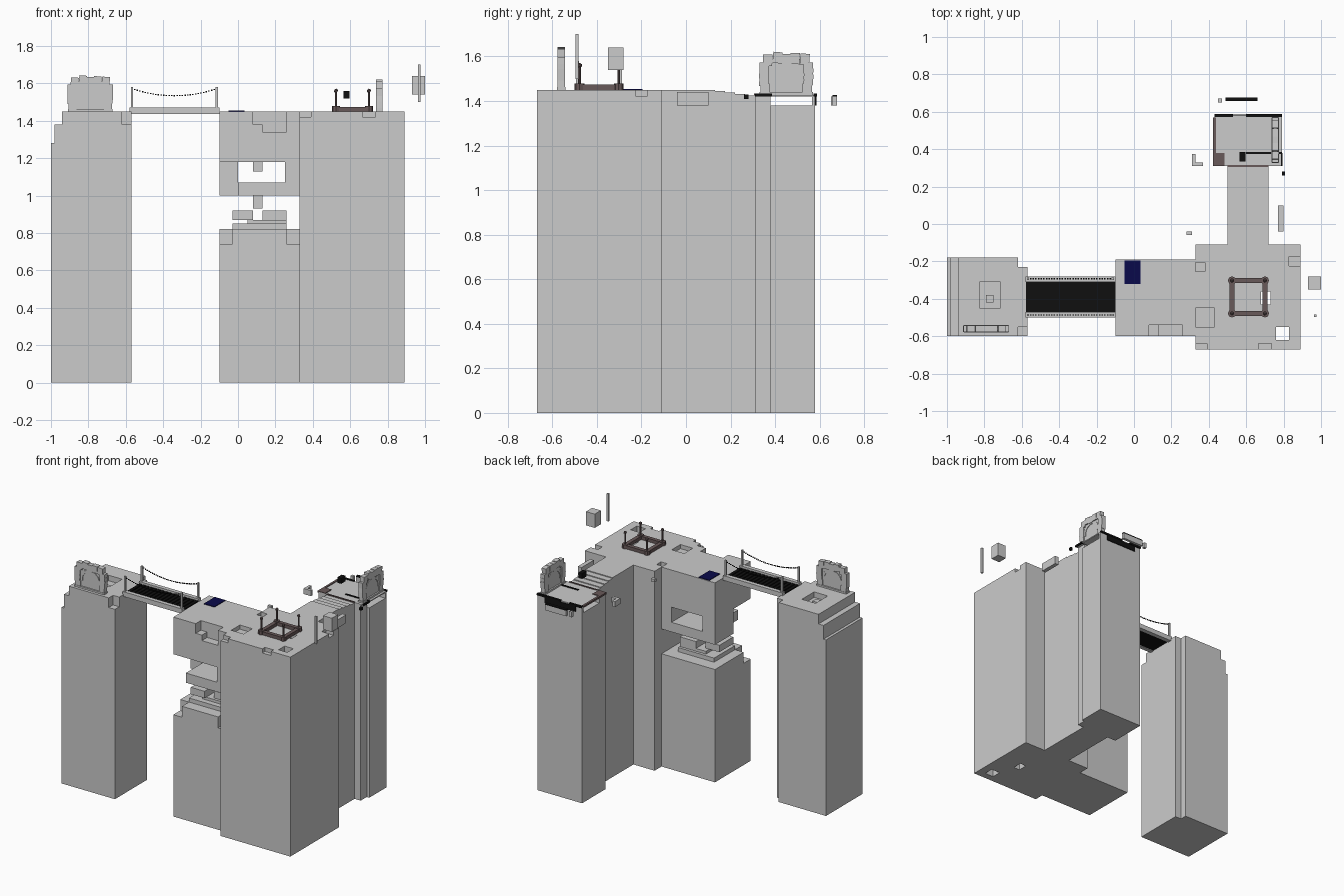
import bpy, bmesh, math
from mathutils import Matrix, Vector

old = bpy.data.objects.get("Cube")
if old:
    bpy.data.objects.remove(old, do_unlink=True)


def material(name, rgb):
    m = bpy.data.materials.new(name)
    m.use_nodes = True
    m.diffuse_color = (*rgb, 1)
    m.node_tree.nodes["Principled BSDF"].inputs["Base Color"].default_value = (*rgb, 1)
    return m


STONE = material("pale stone", (0.6, 0.6, 0.6))
BLACK = material("black", (0.005, 0.005, 0.005))
NAVY = material("navy", (0.003, 0.003, 0.07))
BROWN = material("dull brown", (0.14, 0.1, 0.1))

# Shared levels and wall lines
GROUND, TOP, ROOF = 0, 1.45, 1.42
FRONT, BACK = -0.6, -0.19
WEST_FACE, HEAD_WEST, HEAD_EAST = -0.57, -0.1, 0.33
EVERYWHERE = (-2, 2)


def over(low):
    return (low, 2)


def under(high):
    return (-2, high)


def around(middle, half):
    return (middle - half, middle + half)


def block(x=EVERYWHERE, y=EVERYWHERE, z=EVERYWHERE):
    return Vector((x[0], y[0], z[0])), Vector((x[1], y[1], z[1]))


def add_block(bm, span):
    low, high = span
    matrix = Matrix.Translation((low + high) / 2) @ Matrix.Diagonal(high - low).to_4x4()
    return bmesh.ops.create_cube(bm, size=1, matrix=matrix)["verts"]


def finish(name, bm, mat):
    bmesh.ops.recalc_face_normals(bm, faces=bm.faces)
    mesh = bpy.data.meshes.new(name)
    bm.to_mesh(mesh)
    bm.free()
    mesh.materials.append(mat)
    ob = bpy.data.objects.new(name, mesh)
    bpy.context.collection.objects.link(ob)
    return ob


def part(name, mat, *spans):
    bm = bmesh.new()
    for span in spans:
        add_block(bm, span)
    return finish(name, bm, mat)


def carve(ob, *spans):
    for span in spans:
        cutter = part("cutter", STONE, span)
        cutter.hide_render = True
        mod = ob.modifiers.new("cut", "BOOLEAN")
        mod.operation, mod.solver, mod.object = "DIFFERENCE", "EXACT", cutter
        graph = bpy.context.evaluated_depsgraph_get()
        mesh = bpy.data.meshes.new_from_object(ob.evaluated_get(graph))
        ob.modifiers.clear()
        ob.data = mesh
        bpy.data.objects.remove(cutter, do_unlink=True)


# West tower: stepped west side, notched corners and a sunken pit
west = part("west_tower", STONE, block(x=(-1, WEST_FACE), y=(FRONT, -0.18), z=(GROUND, TOP)))
carve(west,
      block(x=under(-0.98), z=over(1.28)),
      block(x=under(-0.94), z=over(1.38)),
      block(x=over(-0.62), y=over(-0.23)),
      block(x=over(-0.62), y=under(-0.55), z=over(1.38)),
      block(x=around(-0.77, 0.055), y=around(-0.38, 0.07), z=over(1.41)))
part("pit_rubble", STONE, block(x=around(-0.77, 0.02), y=around(-0.4, 0.02), z=(1.4, ROOF)))

# Middle tower: solid foot, broken waist, overhanging head
foot = part("middle_foot", STONE,
            block(x=(HEAD_WEST, HEAD_EAST), y=(FRONT, BACK), z=(GROUND, 0.82)))
carve(foot, *[block(x=side, y=under(-0.52), z=over(0.74)) for side in (under(-0.03), over(0.26))])
part("broken_waist", STONE,
     block(x=(-0.03, 0.26), y=(-0.52, -0.28), z=(0.82, 0.85)),
     block(x=(0.05, 0.26), y=(-0.48, -0.3), z=(0.85, 0.87)),
     block(x=(0.13, 0.26), y=(-0.46, -0.3), z=(0.87, 0.92)),
     block(x=(-0.03, 0.08), y=(-0.5, -0.34), z=(0.87, 0.92)),
     block(x=(0.08, 0.13), y=around(-0.4, 0.03), z=(0.93, 1)))
head = part("middle_head", STONE,
            block(x=(HEAD_WEST, HEAD_EAST), y=(FRONT, BACK), z=(1, TOP)))
carve(head,
      block(x=(0, 0.25), z=(1.07, 1.18)),
      block(x=under(0), y=under(-0.4), z=under(1.18)),
      block(x=(0.13, 0.26), y=under(-0.54), z=over(1.34)),
      block(x=(0.08, 0.13), y=under(-0.54), z=over(1.38)))
part("window_stub", STONE, block(x=(0.08, 0.13), y=(-0.5, -0.4), z=(1.13, 1.18)))
part("navy_panel", NAVY, block(x=(-0.05, 0.035), y=(-0.32, -0.195), z=(TOP, TOP + 0.005)))

# Main tower with two shafts and chipped top edges
main = part("main_tower", STONE, block(x=(HEAD_EAST, 0.89), y=(-0.67, -0.11), z=(GROUND, TOP)))
carve(main,
      block(x=around(0.795, 0.035), y=around(-0.585, 0.035)),
      block(x=around(0.705, 0.025), y=around(-0.395, 0.035)),
      block(x=under(0.43), y=around(-0.5, 0.05), z=over(ROOF)),
      block(x=under(0.39), y=under(-0.64), z=over(ROOF)),
      block(x=around(0.7, 0.035), y=under(-0.64), z=over(ROOF)),
      block(x=over(0.83), y=around(-0.2, 0.025), z=over(ROOF)),
      block(x=under(0.38), y=around(-0.23, 0.025), z=over(ROOF)))

# Link wall falling in shallow steps to the back tower
treads = 4
depth = 0.18 / treads
link = [block(x=(0.5, 0.72), y=(-0.11, 0.13), z=(GROUND, TOP))]
for i in range(treads):
    start = 0.13 + depth * i
    link.append(block(x=(0.5, 0.72), y=(start, start + depth),
                      z=(GROUND, TOP - 0.006 * (i + 1))))
part("link_wall", STONE, *link)

# Back tower with an open slot below its roof slab
EAST, WEST, NEAR, FAR, SLOT = 0.79, 0.43, 0.31, 0.58, 1.38
DECK = ROOF + 0.008
TRIM = (ROOF, DECK + 0.005)
part("back_tower", STONE,
     block(x=(WEST, EAST), y=(NEAR + 0.07, FAR), z=(GROUND, SLOT)),
     block(x=(WEST, EAST - 0.02), y=(NEAR, NEAR + 0.07), z=(GROUND, ROOF)),
     block(x=(WEST, EAST), y=(FAR - 0.015, FAR), z=(SLOT, ROOF)),
     block(x=(WEST, EAST), y=(NEAR, FAR), z=(ROOF, DECK)))
part("roof_trim", BLACK,
     block(x=(WEST, 0.53), y=around(FAR, 0.008), z=TRIM),
     block(x=(0.6, EAST), y=around(FAR, 0.008), z=TRIM),
     block(x=(0.6, EAST), y=around(NEAR + 0.07, 0.006), z=TRIM),
     block(x=around(EAST, 0.005), y=(NEAR, NEAR + 0.07), z=TRIM),
     block(x=(0.48, 0.73), y=(FAR, FAR + 0.005), z=(SLOT, ROOF)))
part("brown_floor", BROWN,
     block(x=(WEST, 0.485), y=(NEAR, NEAR + 0.07), z=TRIM),
     block(x=around(WEST, 0.008), y=(NEAR, FAR - 0.01), z=TRIM),
     block(x=(0.5, 0.72), y=around(NEAR, 0.005), z=TRIM))
part("black_lantern", BLACK, block(x=around(0.58, 0.015), y=around(0.36, 0.025), z=(1.52, 1.56)))

# Bridge: kerbs, planked deck, posts and sagging bead chains
MIDDLE = -0.39
SPAN = (WEST_FACE - 0.01, HEAD_WEST)
part("bridge_kerbs", STONE, *[block(x=SPAN, y=around(MIDDLE + side * 0.095, 0.015),
                                    z=(TOP - 0.015, TOP + 0.02)) for side in (-1, 1)])
planks = 16
pitch = (SPAN[1] - SPAN[0]) / planks
deck = [block(x=SPAN, y=around(MIDDLE, 0.08), z=(TOP - 0.01, TOP))]
for i in range(planks):
    deck.append(block(x=around(SPAN[0] + pitch * (i + 0.5), pitch * 0.37),
                      y=around(MIDDLE, 0.08), z=(TOP, TOP + 0.006)))
part("bridge_deck", BLACK, *deck)
centre, reach, links = sum(SPAN) / 2, 0.227, 16
for name, side in (("front", -1), ("back", 1)):
    rail = MIDDLE + side * 0.097
    part(name + "_bridge_posts", STONE,
         *[block(x=around(centre + end * reach, 0.006), y=around(rail, 0.006),
                 z=(TOP, TOP + 0.13)) for end in (-1, 1)])
    beads = []
    for i in range(-links, links + 1):
        t = i / links
        sag = TOP + 0.084 + 0.038 * t * t
        beads.append(block(x=around(centre + reach * t, 0.004),
                           y=around(rail, 0.003), z=around(sag, 0.003)))
    part(name + "_bead_chain", BLACK, *beads)

# Brown square kerb with knobbed corner posts
bm = bmesh.new()
hub, half = Vector((0.612, MIDDLE, TOP)), 0.088
for side in (-half, half):
    add_block(bm, block(x=around(hub.x + side, 0.014), y=around(hub.y, half),
                        z=(TOP, TOP + 0.024)))
    add_block(bm, block(x=around(hub.x, half), y=around(hub.y + side, 0.014),
                        z=(TOP, TOP + 0.024)))
    for other in (-half, half):
        foot_spot = hub + Vector((side, other, 0))
        for radius, height in ((0.022, 0.028), (0.006, 0.11)):
            lift = Vector((0, 0, height / 2))
            bmesh.ops.create_cone(bm, cap_ends=True, segments=8, radius1=radius,
                                  radius2=radius, depth=height,
                                  matrix=Matrix.Translation(foot_spot + lift))
        bmesh.ops.create_icosphere(bm, subdivisions=1, radius=0.012,
                                   matrix=Matrix.Translation(foot_spot + 2 * lift))
finish("square_kerb", bm, BROWN)


def add_stone(bm, size, spot, tilt):
    """One loose block of the gate ring."""
    half = Vector(size) / 2
    verts = add_block(bm, (-half, half))
    matrix = Matrix.Translation(spot) @ Matrix.Rotation(tilt, 4, "Y")
    bmesh.ops.transform(bm, matrix=matrix, verts=verts)


def gate(name, place, turn):
    """Weathered slab inside a squared-off ring of rough blocks."""
    bm = bmesh.new()
    add_block(bm, block(x=around(0, 0.1), y=around(0, 0.009), z=(0, 0.16)))
    add_block(bm, block(x=around(0, 0.12), y=around(0, 0.02), z=(0, 0.012)))
    stones = 12
    for i in range(stones + 1):
        a = math.radians(-38 + 256 * i / stones)
        c, s = math.cos(a), math.sin(a)
        reach = 0.1 / (abs(c) ** 5 + abs(s) ** 5) ** 0.2
        rough = 0.004 * (i * 5 % 3)
        height = max(0.083 + 0.76 * reach * s + rough, 0.025)
        add_stone(bm, (0.042, 0.034, 0.05), (reach * c, 0, height), rough * 10)
    for i in range(9):
        a = math.pi * i / 8
        spot = (0.068 * math.cos(a), 0, 0.07 + 0.062 * math.sin(a))
        add_stone(bm, (0.016, 0.026, 0.032), spot, -a)
    bm.transform(Matrix.Translation(place) @ Matrix.Rotation(turn, 4, "Z"))
    finish(name, bm, STONE)


gate("west_gate", (-0.79, -0.56, TOP), 0)
gate("back_gate", (0.755, 0.45, DECK), math.pi / 2)

# Loose floating fragments around the towers
part("floating_block", STONE, block(x=(0.93, 1), y=around(-0.315, 0.035), z=around(1.59, 0.05)))
part("floating_rod", STONE, block(x=around(0.97, 0.007), y=around(-0.49, 0.007), z=(1.5, 1.7)))
part("floating_slab", STONE, block(x=(0.77, 0.8), y=(-0.04, 0.1), z=(SLOT, TOP - 0.01)))
corner = part("floating_corner", STONE, block(x=(0.31, 0.37), y=(NEAR, 0.375), z=(SLOT, ROOF)))
carve(corner, block(x=over(0.33), y=over(0.33)))
part("floating_chip", STONE, block(x=(0.28, 0.31), y=around(-0.05, 0.01), z=around(ROOF, 0.01)))
part("floating_crumb", STONE, block(x=around(0.46, 0.01), y=around(0.66, 0.01), z=(SLOT, ROOF)))
part("floating_bar", STONE, block(x=(0.49, 0.66), y=around(0.667, 0.01), z=(SLOT, ROOF)))
part("bar_cap", BLACK, block(x=(0.49, 0.66), y=around(0.667, 0.01), z=(ROOF, DECK)))
part("black_chip", BLACK, block(x=around(0.8, 0.008), y=around(0.27, 0.01), z=around(ROOF, 0.01)))
